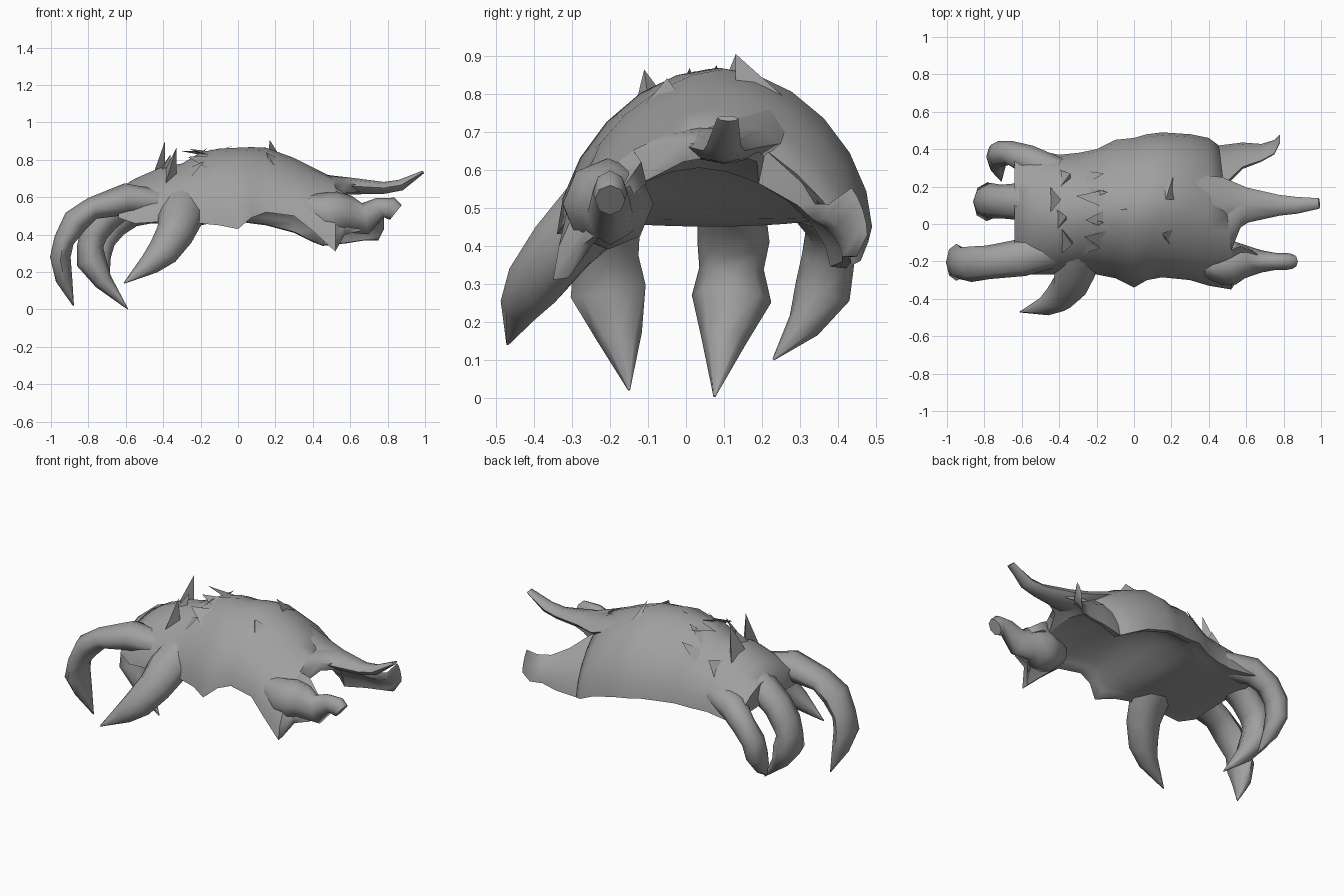
import bpy, math
from mathutils import Vector

if "Cube" in bpy.data.objects:
    bpy.data.objects.remove(bpy.data.objects["Cube"])

# Mid-dark grey skin
SKIN = bpy.data.materials.new("grey_skin")
SKIN.diffuse_color = (.35, .35, .35, 1)
SKIN.use_nodes = True
SKIN.node_tree.nodes["Principled BSDF"].inputs["Base Color"].default_value = SKIN.diffuse_color


def make(name, verts, faces, angle=62):
    me = bpy.data.meshes.new(name)
    me.from_pydata([tuple(v) for v in verts], [], faces)
    me.materials.append(SKIN)
    ob = bpy.data.objects.new(name, me)
    bpy.context.collection.objects.link(ob)
    bpy.ops.object.select_all(action='DESELECT')
    ob.select_set(True)
    bpy.context.view_layer.objects.active = ob
    bpy.ops.object.mode_set(mode='EDIT')
    bpy.ops.mesh.select_all(action='SELECT')
    bpy.ops.mesh.normals_make_consistent(inside=False)
    bpy.ops.object.mode_set(mode='OBJECT')
    bpy.ops.object.shade_smooth_by_angle(angle=math.radians(angle))
    return ob


def loft(name, rings, arch_ends=False):
    n = len(rings[0])
    last = (len(rings) - 1) * n
    verts = [v for r in rings for v in r]
    faces = [(i * n + j, i * n + (j + 1) % n, (i + 1) * n + (j + 1) % n, (i + 1) * n + j)
             for i in range(len(rings) - 1) for j in range(n)]
    for base in (0, last):
        if arch_ends:  # strips between outer and inner arch
            faces += [(base + j, base + j + 1, base + n - 2 - j, base + n - 1 - j) for j in range(n // 2 - 1)]
        else:
            faces.append(tuple(range(base, base + n)))
    return make(name, verts, faces)


def tube(name, path, sides=8):
    # each path point: x, y, z, half width, half depth
    pts = [Vector(p[:3]) for p in path]
    rings = []
    for i, p in enumerate(pts):
        t = (pts[min(i + 1, len(pts) - 1)] - pts[max(i - 1, 0)]).normalized()
        s = Vector((0, 1, 0))
        s = (s - t * s.dot(t)).normalized()
        u = t.cross(s)
        w, d = path[i][3:]
        rings.append([p + s * w * math.cos(2 * math.pi * k / sides) + u * d * math.sin(2 * math.pi * k / sides)
                      for k in range(sides)])
    return loft(name, rings)


# Hollow hand shell: x, y min, y max, front rim z, back rim z, top z, inner ceiling z
STATIONS = [
    (-.64, -.23, .38, .49, .48, .645, .50),
    (-.55, -.27, .40, .46, .46, .70, .47),
    (-.40, -.27, .37, .47, .46, .765, .47),
    (-.30, -.26, .38, .46, .46, .78, .46),
    (-.20, -.27, .40, .46, .47, .84, .45),
    (-.10, -.29, .45, .45, .48, .86, .47),
    (.00, -.34, .46, .43, .47, .865, .54),
    (.07, -.30, .48, .49, .46, .868, .58),
    (.15, -.285, .49, .52, .45, .865, .61),
    (.30, -.30, .48, .50, .41, .81, .62),
    (.40, -.33, .46, .42, .36, .76, .62),
    (.51, -.35, .42, .31, .34, .71, .605),
]


def arch(x, y0, y1, zf, zr, zt, p=1.75, n=12):
    c, w = (y0 + y1) / 2, (y1 - y0) / 2
    out = []
    for k in range(n + 1):
        a = math.pi * k / n
        ca, sa = math.cos(a), abs(math.sin(a))
        zb = zf + (zr - zf) * k / n
        out.append(Vector((x, c - w * math.copysign(abs(ca) ** (2 / p), ca), zb + (zt - zb) * sa ** (2 / p))))
    return out


shell = []
for x, y0, y1, zf, zr, zt, zi in STATIONS:
    shell.append((arch(x, y0, y1, zf, zr, zt), arch(x, y0 + .04, y1 - .04, zf + .005, zr + .005, zi)))
for v in shell[-1][0] + shell[-1][1]:  # slanted wrist opening
    v.x -= .12 * (v.y + .05) if v.y > -.25 else -.01
loft("hand_shell", [o + i[::-1] for o, i in shell], True)


def cuff_point(name, k0, k1, path):
    # grows out of points k0..k1 of the wrist rim; path: x, y, z, y scale, z scale
    outer, inner = shell[-1]
    ring = outer[k0:k1 + 1] + inner[k0:k1 + 1][::-1]
    lo = [min(v[a] for v in ring) for a in range(3)]
    hi = [max(v[a] for v in ring) for a in range(3)]
    c = [(a + b) / 2 for a, b in zip(lo, hi)]
    rings = [ring]
    for x, y, z, sy, sz in path:
        rings.append([Vector((x, y + (v.y - c[1]) * sy, z + (v.z - c[2]) * sz)) for v in ring])
    loft(name, rings)


# Trailing cuff points at the wrist
tube("front_cuff_point", [
    (.36, -.22, .55, .06, .07), (.46, -.215, .51, .11, .12), (.53, -.205, .51, .12, .12), (.59, -.20, .51, .09, .10),
    (.68, -.20, .485, .06, .085), (.76, -.20, .545, .045, .055), (.82, -.20, .54, .045, .06),
    (.845, -.20, .52, .04, .05)])
cuff_point("front_cuff_web", 0, 4, [(.57, -.19, .51, .75, .65), (.66, -.20, .49, .40, .4)])
cuff_point("centre_cuff_web", 4, 8, [(.57, .09, .665, .62, .6), (.66, .10, .66, .35, .4)])
tube("centre_cuff_point", [
    (.30, .11, .73, .16, .05), (.47, .11, .67, .14, .05), (.60, .10, .66, .095, .045),
    (.78, .10, .65, .055, .032), (.87, .10, .665, .045, .03), (.99, .11, .735, .028, .008)])
cuff_point("back_cuff_point", 8, 12, [
    (.58, .365, .46, .62, .68), (.68, .38, .44, .42, .45), (.75, .41, .44, .34, .45), (.78, .455, .49, .2, .4)])

# Curled clawed fingers and thumb
tube("front_finger", [
    (-.42, -.13, .57, .10, .07), (-.60, -.18, .59, .10, .085), (-.78, -.205, .54, .09, .06),
    (-.87, -.215, .47, .095, .07), (-.93, -.21, .37, .085, .055), (-.95, -.205, .28, .10, .055),
    (-.93, -.175, .16, .06, .045), (-.88, -.15, .02, .003, .003)])
tube("middle_finger", [
    (-.42, .12, .60, .10, .08), (-.60, .12, .58, .10, .085), (-.71, .12, .49, .09, .08),
    (-.77, .125, .41, .095, .075), (-.79, .12, .34, .085, .07), (-.785, .12, .26, .105, .08),
    (-.72, .10, .15, .06, .05), (-.59, .075, .003, .003, .003)])
tube("back_finger", [
    (-.42, .27, .54, .09, .07), (-.57, .345, .52, .08, .08), (-.66, .38, .45, .065, .07),
    (-.72, .375, .37, .07, .065), (-.735, .36, .28, .075, .055), (-.73, .31, .19, .045, .045),
    (-.71, .23, .10, .003, .003)])
tube("thumb", [
    (-.28, -.10, .58, .10, .12), (-.31, -.24, .49, .10, .12), (-.34, -.325, .40, .09, .10),
    (-.40, -.395, .31, .08, .085), (-.47, -.435, .245, .055, .06), (-.61, -.47, .14, .003, .003)])


def surface_z(x, y):
    for a, b in zip(STATIONS, STATIONS[1:]):
        if a[0] <= x <= b[0]:
            f = (x - a[0]) / (b[0] - a[0])
            _, y0, y1, zf, zr, zt, _ = [u + (v - u) * f for u, v in zip(a, b)]
            zb = (zf + zr) / 2
            t = min(1, abs(y - (y0 + y1) / 2) / ((y1 - y0) / 2))
            return zb + (zt - zb) * (1 - t ** 1.75) ** (1 / 1.75)


def shard(name, x, y, tip, w):
    # torn piece: triangular base on the skin, tip lifted by the third tip value
    tx, ty, h = tip
    base = [(x, y - w), (x, y + w), (x + math.copysign(.06, tx - x), y)]
    a, b, c = [Vector((px, py, surface_z(px, py) - .01)) for px, py in base]
    t = Vector((tx, ty, surface_z(tx, ty) + h))
    make(name, [a, b, c, t], [(0, 1, 2), (0, 1, 3), (1, 2, 3), (2, 0, 3)], 20)


# Torn edge across the back of the hand: backward, upright and forward shards
for x, y, tip, w in [
    (-.30, .24, (-.16, .27, .03), .05), (-.30, .16, (-.14, .17, .03), .05),
    (-.29, .07, (-.03, .08, .012), .055), (-.30, -.01, (-.16, .01, .03), .05),
    (-.29, -.11, (-.18, -.13, .04), .055),
    (-.45, .13, (-.39, .13, .15), .07), (-.39, -.09, (-.33, -.11, .15), .07),
    (-.42, .02, (-.36, .04, .06), .06), (-.40, .24, (-.34, .27, .05), .05),
    (-.12, .13, (-.31, .15, .09), .06), (-.13, .03, (-.26, .02, .06), .06),
    (-.13, -.09, (-.27, -.07, .06), .06),
]:
    shard("torn_edge_shard", x, y, tip, w)

# Two lifted nicks near the wrist
shard("back_nick", .22, .21, (.17, .13, .05), .08)
shard("front_nick", .23, -.09, (.15, -.05, .02), .07)
